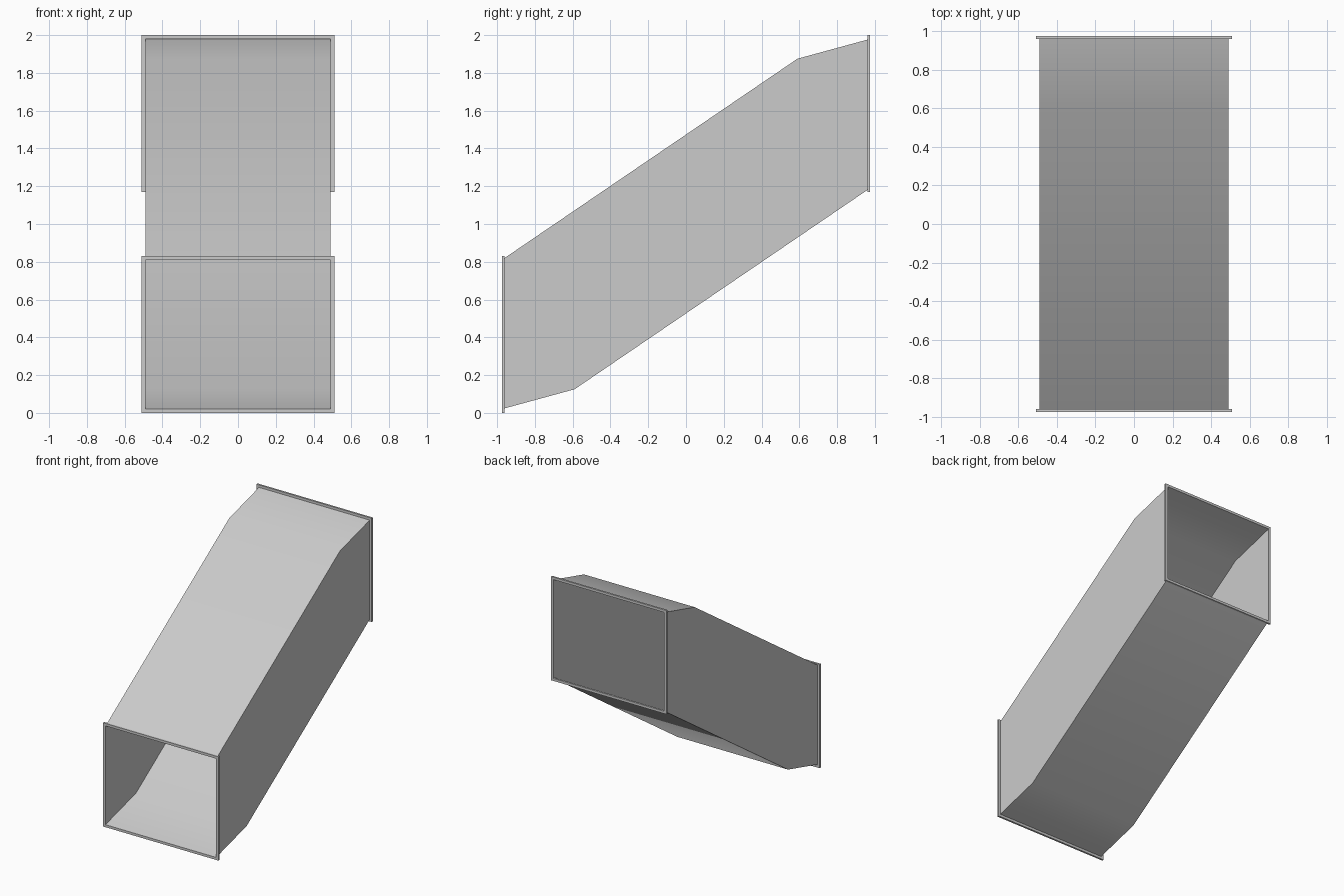
import bpy
import bmesh

cube = bpy.data.objects.get("Cube")
if cube:
    bpy.data.objects.remove(cube, do_unlink=True)

HALF_W, RIM = 0.49, 0.02        # half width of the duct, height of the flange lip
END_Y, LIP_Y = 0.975, 0.96      # outer and inner face of a flange
LOW, HIGH = 0.02, 0.81          # lower opening in z

metal = bpy.data.materials.new("galvanised grey")
metal.use_nodes = True
grey = (0.6, 0.6, 0.6, 1)
metal.diffuse_color = grey
metal.node_tree.nodes["Principled BSDF"].inputs["Base Color"].default_value = grey


def add_object(name, bm):
    mesh = bpy.data.meshes.new(name)
    bm.to_mesh(mesh)
    bm.free()
    mesh.materials.append(metal)
    obj = bpy.data.objects.new(name, mesh)
    bpy.context.collection.objects.link(obj)
    return obj


# Sheet duct: side profile with half-turn symmetry, open at both ends
half = [(-END_Y, HIGH), (-END_Y, LOW), (-0.59, 0.125)]
profile = half + [(-y, 2 - z) for y, z in half]
bm = bmesh.new()
right = [bm.verts.new((-HALF_W, y, z)) for y, z in profile]
left = [bm.verts.new((HALF_W, y, z)) for y, z in profile]
bm.faces.new(right)
bm.faces.new(left[::-1])
for i in range(len(profile)):
    j = (i + 1) % len(profile)
    if profile[i][0] != profile[j][0]:       # skip the two openings
        bm.faces.new((right[j], right[i], left[i], left[j]))
bmesh.ops.recalc_face_normals(bm, faces=bm.faces)
duct = add_object("duct", bm)
bpy.context.view_layer.objects.active = duct
duct.select_set(True)
bpy.ops.object.shade_smooth_by_angle()


# Flanges: rectangular frames around each opening
def flange(name, y0, y1, z0, z1):
    bm = bmesh.new()
    rings = []
    for y in (y0, y1):
        for r in (0, RIM):
            x = HALF_W + r
            corners = ((-x, z0 - r), (x, z0 - r), (x, z1 + r), (-x, z1 + r))
            rings.append([bm.verts.new((cx, y, cz)) for cx, cz in corners])
    in0, out0, in1, out1 = rings
    for a, b in ((in0, out0), (out0, out1), (out1, in1), (in1, in0)):
        for i in range(4):
            j = (i + 1) % 4
            bm.faces.new((a[i], a[j], b[j], b[i]))
    bmesh.ops.recalc_face_normals(bm, faces=bm.faces)
    add_object(name, bm)


flange("front_flange", -END_Y, -LIP_Y, LOW, HIGH)
flange("back_flange", LIP_Y, END_Y, 2 - HIGH, 2 - LOW)
